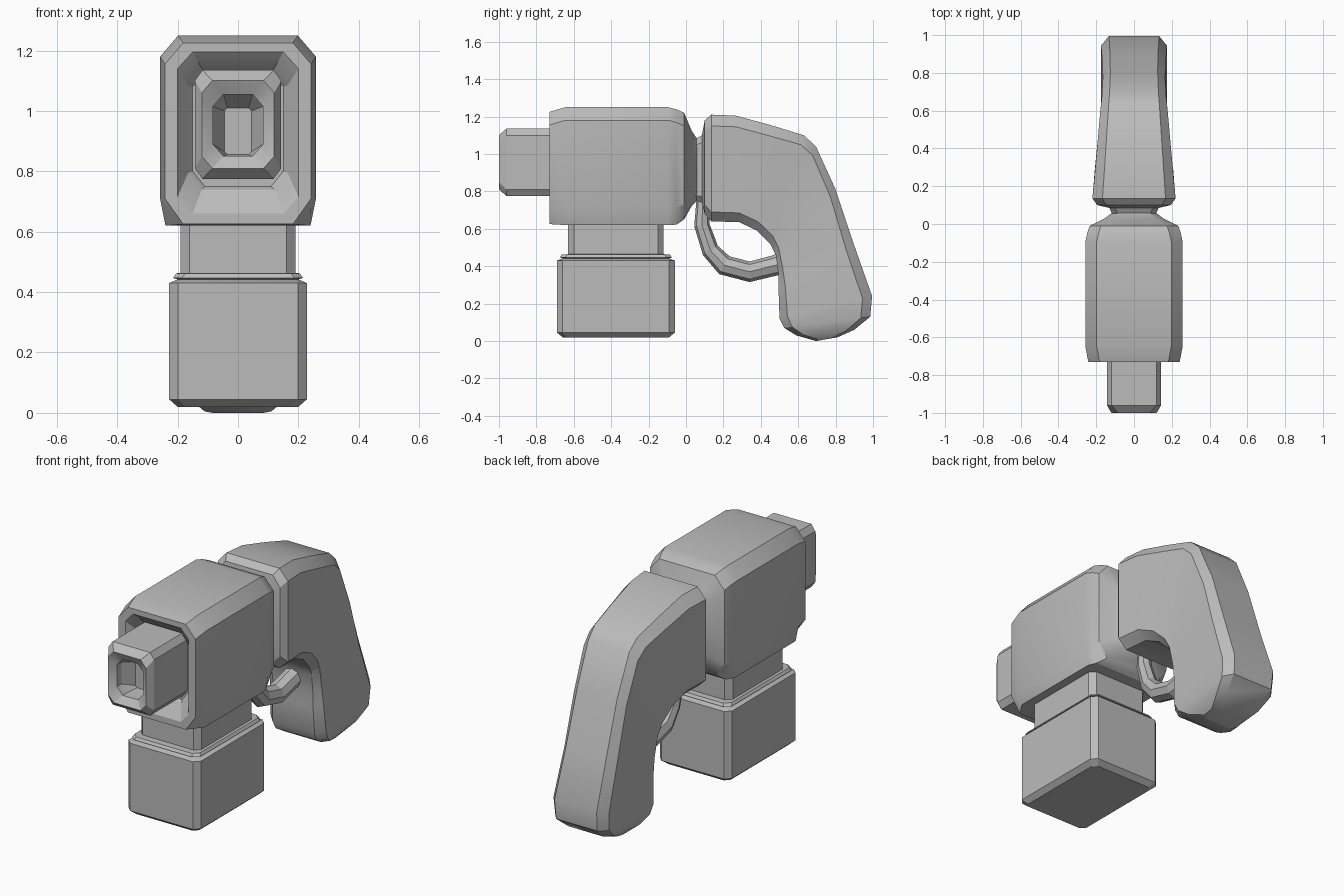
import bpy, bmesh
from mathutils import Vector

cube = bpy.data.objects.get("Cube")
if cube:
    bpy.data.objects.remove(cube)

grey = bpy.data.materials.new("plain grey")
grey.use_nodes = True
grey.diffuse_color = (0.5, 0.5, 0.5, 1)
grey.node_tree.nodes["Principled BSDF"].inputs["Base Color"].default_value = grey.diffuse_color


def ring(top, bottom, w, top_cut, low_cut):
    """Chamfered rectangle between two (y, z) points; cuts are (across, along)."""
    t, b = Vector((0, *top)), Vector((0, *bottom))
    u = (t - b).normalized()
    half = [(w - top_cut[0], t), (w, t - u * top_cut[1]),
            (w, b + u * low_cut[1]), (w - low_cut[0], b)]
    right = [p + Vector((x, 0, 0)) for x, p in half]
    return right + [Vector((-p.x, p.y, p.z)) for p in reversed(right)]


def loft(name, rings):
    """Skin a row of rings and close both ends."""
    bm = bmesh.new()
    rows = [[bm.verts.new(p) for p in r] for r in rings]
    for a, b in zip(rows, rows[1:]):
        for i in range(8):
            j = (i + 1) % 8
            bm.faces.new((a[i], a[j], b[j], b[i]))
    bm.faces.new(rows[0])
    bm.faces.new(rows[-1])
    bmesh.ops.recalc_face_normals(bm, faces=bm.faces)
    mesh = bpy.data.meshes.new(name)
    bm.to_mesh(mesh)
    bm.free()
    finish(bpy.data.objects.new(name, mesh))


def finish(obj):
    bpy.context.collection.objects.link(obj)
    obj.data.materials.append(grey)
    if obj.type == "MESH":
        bpy.ops.object.select_all(action="DESELECT")
        obj.select_set(True)
        bpy.context.view_layer.objects.active = obj
        bpy.ops.object.shade_smooth_by_angle(angle=0.45)


def upright(y, z0, z1, w, top_cut, low_cut=None):
    return ring((y, z1), (y, z0), w, top_cut, low_cut or top_cut)


def level(z, hx, hy, cut, centre=-0.375):
    return ring((centre + hy, z), (centre - hy, z), hx, (cut, cut), (cut, cut))


# Barrel with hollow muzzle
loft("barrel", [
    upright(-0.86, 0.855, 1.01, 0.045, (0.01, 0.01)),
    upright(-0.93, 0.85, 1.055, 0.083, (0.035, 0.04)),
    upright(-0.97, 0.85, 1.055, 0.083, (0.035, 0.04)),
    upright(-1.0, 0.81, 1.10, 0.12, (0.035, 0.04)),
    upright(-0.96, 0.775, 1.135, 0.143, (0.025, 0.035)),
    upright(-0.6, 0.775, 1.135, 0.143, (0.025, 0.035)),
])

# Main body with a sunken front
cut = (0.06, 0.07)
loft("body", [
    upright(-0.66, 0.75, 1.13, 0.15, (0.04, 0.05)),
    upright(-0.68, 0.74, 1.14, 0.165, (0.045, 0.055)),
    upright(-0.73, 0.66, 1.195, 0.2, (0.05, 0.055)),
    upright(-0.73, 0.625, 1.225, 0.242, cut, (0.06, 0.085)),
    upright(-0.645, 0.62, 1.25, 0.258, cut, (0.018, 0.09)),
    upright(-0.095, 0.62, 1.25, 0.258, cut, (0.018, 0.09)),
    upright(-0.05, 0.622, 1.238, 0.248, cut, (0.03, 0.09)),
    upright(-0.01, 0.65, 1.22, 0.235, cut, (0.055, 0.08)),
    upright(0.03, 0.72, 1.125, 0.155, (0.04, 0.05)),
    upright(0.06, 0.75, 1.08, 0.115, (0.03, 0.04)),
])

# Narrow neck flowing into the bent grip: top point, bottom point, half width
grip = [
    ((0.05, 1.08), (0.05, 0.75), 0.115),
    ((0.085, 1.10), (0.085, 0.74), 0.13),
    ((0.10, 1.18), (0.10, 0.68), 0.195),
    ((0.135, 1.21), (0.135, 0.64), 0.22),
    ((0.265, 1.205), (0.285, 0.635), 0.208),
    ((0.45, 1.155), (0.38, 0.59), 0.192),
    ((0.63, 1.10), (0.45, 0.52), 0.177),
    ((0.695, 1.04), (0.48, 0.46), 0.17),
    ((0.80, 0.81), (0.495, 0.35), 0.165),
    ((0.90, 0.51), (0.495, 0.27), 0.167),
    ((0.995, 0.24), (0.50, 0.12), 0.175),
    ((0.985, 0.13), (0.525, 0.07), 0.17),
    ((0.90, 0.06), (0.59, 0.03), 0.145),
    ((0.81, 0.02), (0.695, 0.0), 0.11),
]
loft("grip", [ring(t, b, w, (w * 0.24, min(0.06, w * 0.3)), (w * 0.24, min(0.05, w * 0.25)))
              for t, b, w in grip])

# Box magazine under the body, with a grooved collar
loft("magazine", [
    level(0.02, 0.2, 0.285, 0.025),
    level(0.045, 0.228, 0.315, 0.03),
    level(0.43, 0.228, 0.315, 0.03),
    level(0.442, 0.2, 0.285, 0.03),
    level(0.447, 0.215, 0.3, 0.03),
    level(0.462, 0.205, 0.29, 0.03),
    level(0.464, 0.19, 0.255, 0.03),
    level(0.66, 0.19, 0.255, 0.03),
])

# Trigger guard loop
guard = bpy.data.curves.new("trigger_guard", "CURVE")
guard.dimensions = "3D"
guard.bevel_depth = 0.055
guard.bevel_resolution = 2
guard.use_fill_caps = True
path = [(0.09, 0.77, 0.6), (0.085, 0.62, 0.75), (0.13, 0.485, 0.85), (0.205, 0.405, 1),
        (0.34, 0.37, 1), (0.48, 0.405, 1), (0.56, 0.44, 1)]
line = guard.splines.new("POLY")
line.points.add(len(path) - 1)
for point, (y, z, r) in zip(line.points, path):
    point.co = (0, y, z, 1)
    point.radius = r
line.use_smooth = False
finish(bpy.data.objects.new("trigger_guard", guard))
